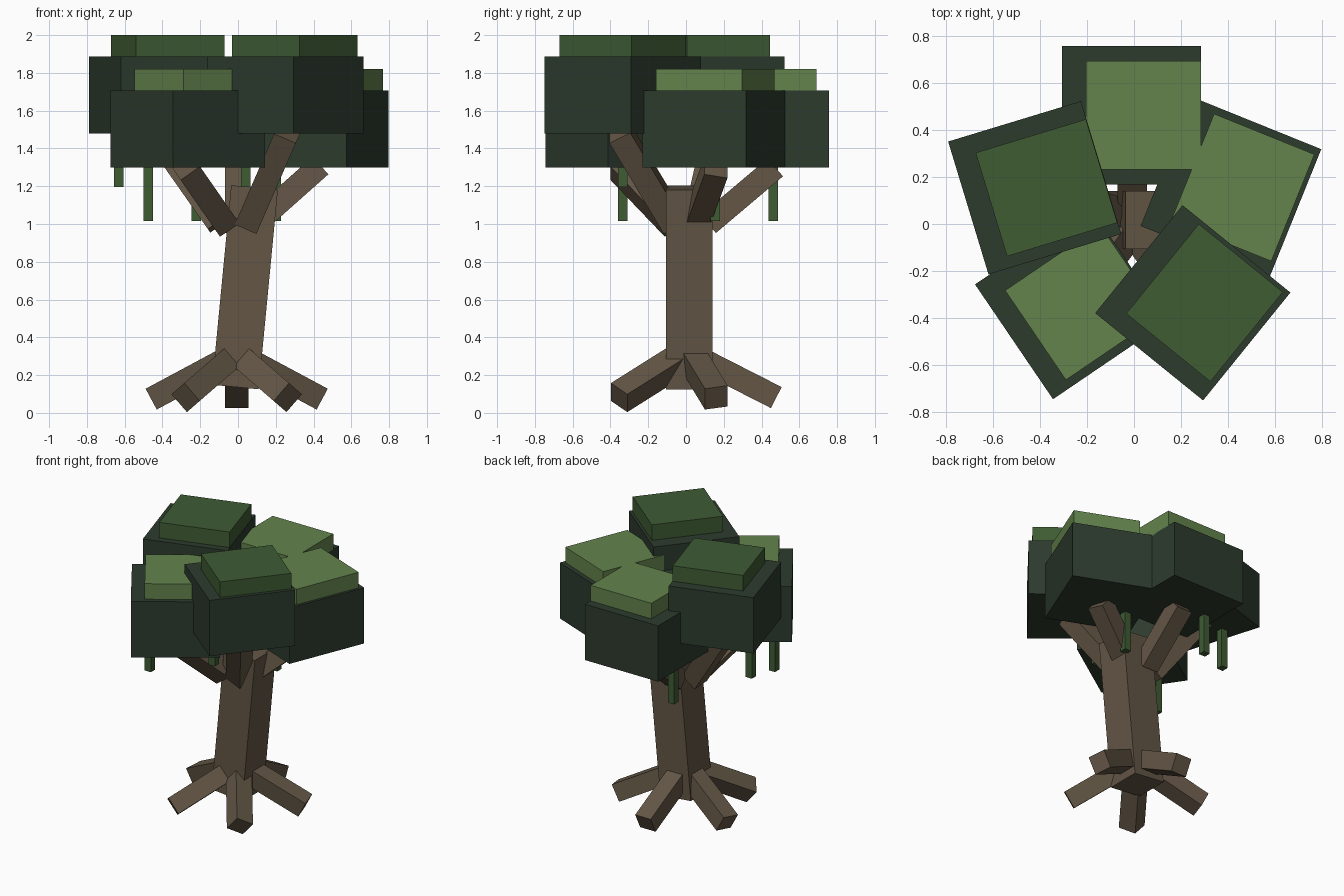
import bpy
import bmesh
import math
from mathutils import Matrix, Vector

cube = bpy.data.objects.get("Cube")
if cube:
    bpy.data.objects.remove(cube, do_unlink=True)


def material(name, rgb):
    m = bpy.data.materials.new(name)
    m.use_nodes = True
    m.diffuse_color = (*rgb, 1)
    bsdf = m.node_tree.nodes["Principled BSDF"]
    bsdf.inputs["Base Color"].default_value = (*rgb, 1)
    bsdf.inputs["Roughness"].default_value = 1.0
    return m


BARK = material("brown bark", (0.125, 0.093, 0.06))
DARK = material("dark leaf green", (0.026, 0.043, 0.027))
MID = material("mid leaf green", (0.05, 0.106, 0.034))
LIGHT = material("light leaf green", (0.125, 0.228, 0.074))


def box(name, size, matrix, mat):
    """Box of the given size, placed by a matrix."""
    mesh = bpy.data.meshes.new(name)
    bm = bmesh.new()
    bmesh.ops.create_cube(bm, size=1, matrix=Matrix.Diagonal((*size, 1)))
    bm.to_mesh(mesh)
    bm.free()
    mesh.materials.append(mat)
    ob = bpy.data.objects.new(name, mesh)
    ob.matrix_world = matrix
    bpy.context.collection.objects.link(ob)
    return ob


def beam(name, start, end, width, mat):
    """Square beam between two points, with one side kept square to the y axis."""
    start, end = Vector(start), Vector(end)
    d = (end - start).normalized()
    v = Vector((0, 1, 0)).cross(d).normalized()
    u = d.cross(v)
    rot = Matrix((v, u, d)).transposed().to_4x4()
    place = Matrix.Translation((start + end) / 2) @ rot
    return box(name, (width, width, (end - start).length), place, mat)


def slab(name, size, centre, z0, z1, angle, mat):
    """Upright block between two heights, turned about z."""
    place = Matrix.Translation((*centre, (z0 + z1) / 2)) @ Matrix.Rotation(math.radians(angle), 4, "Z")
    return box(name, (*size, z1 - z0), place, mat)


def radial(angle, r, z):
    a = math.radians(angle)
    return (-0.007 + r * math.cos(a), 0.018 + r * math.sin(a), z)


# Leaning trunk
beam("trunk", (-0.014, 0.017, 0.137), (0.0875, 0.017, 1.193), 0.248, BARK)

# Foliage: name, direction, block centre, turn, base height, cap colour, cap size
WIDE, DEEP = (0.49, 0.46), (0.46, 0.49)
clumps = [
    ("back", 90, (-0.01, 0.462), 0, 1.30, LIGHT, WIDE),
    ("back_left", 18, (0.412, 0.155), -22, 1.30, LIGHT, DEEP),
    ("front_left", -54, (0.25, -0.335), -39, 1.48, MID, DEEP),
    ("front_right", -126, (-0.266, -0.335), -55.8, 1.30, LIGHT, DEEP),
    ("back_right", 162, (-0.422, 0.154), 16.9, 1.48, MID, WIDE),
]

for name, direction, (x, y), turn, base, cap, cap_size in clumps:
    # Root sloping down and branch rising to the leaves
    beam(name + "_root", radial(direction, 0.05, 0.29), radial(direction, 0.46, 0.081), 0.125, BARK)
    beam(name + "_branch", radial(direction, 0.10, 1.0), radial(direction, 0.455, base), 0.125, BARK)
    # Leaf block, its cap and a hanging vine
    slab(name + "_leaves", (0.59, 0.59), (x, y), base, base + 0.407, turn, DARK)
    slab(name + "_leaf_cap", cap_size, (x + 0.05, y), base + 0.40, base + 0.52, turn, cap)
    slab(name + "_vine", (0.05, 0.05), (x - 0.21, y), base - 0.285, base + 0.05, 0, MID)
